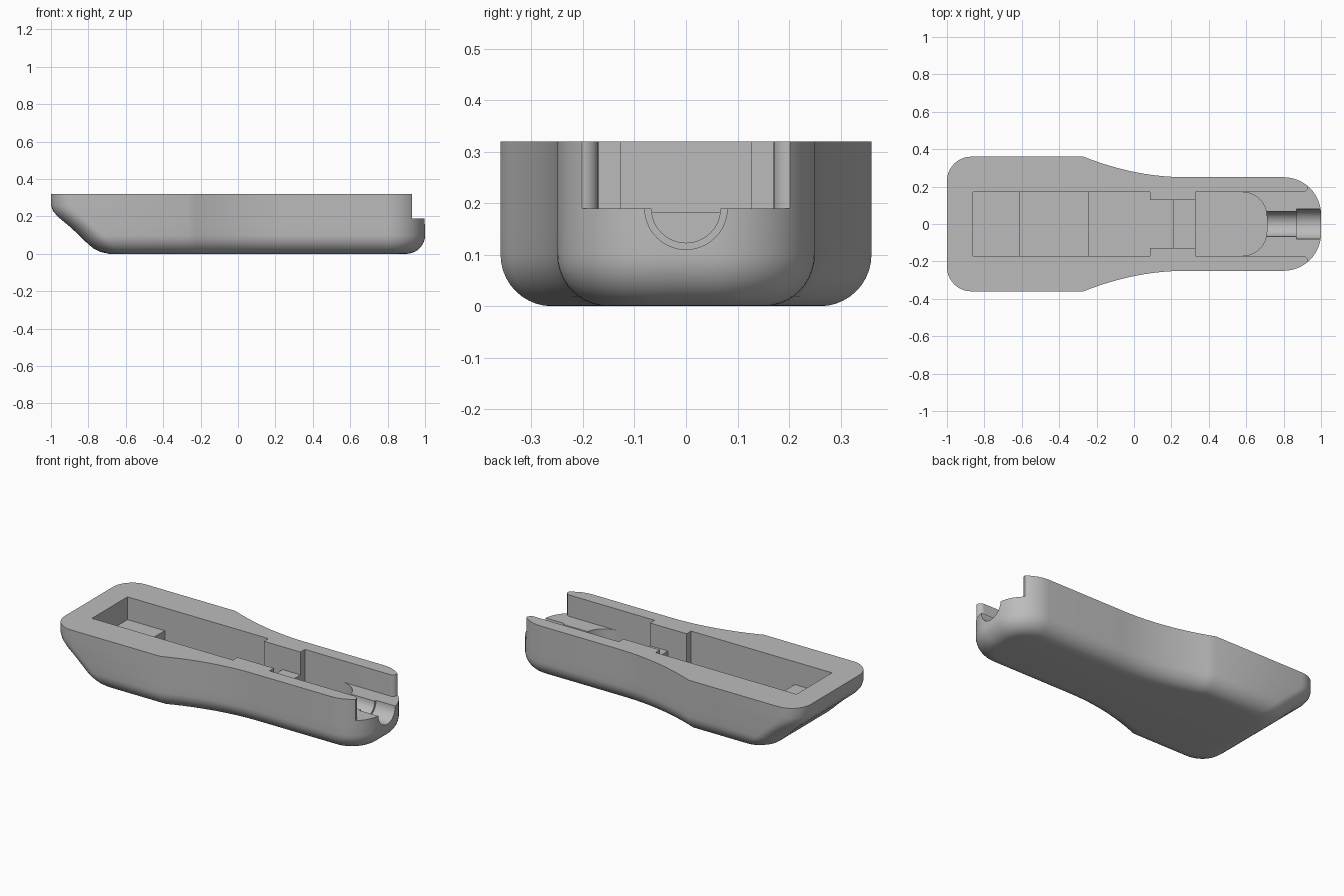
import bpy, bmesh
from math import sin, cos, pi, sqrt

cube = bpy.data.objects.get("Cube")
if cube:
    bpy.data.objects.remove(cube, do_unlink=True)

grey = bpy.data.materials.new("plain grey")
grey.use_nodes = True
colour = (0.5, 0.5, 0.5, 1)
grey.diffuse_color = colour
grey.node_tree.nodes["Principled BSDF"].inputs["Base Color"].default_value = colour

TOP, FILLET, SHELF = 0.32, 0.1, 0.19


def loft(name, rings):
    """Skin a stack of equal-length rings and cap both ends."""
    bm = bmesh.new()
    loops = [[bm.verts.new(p) for p in ring] for ring in rings]
    for a, b in zip(loops, loops[1:]):
        for i in range(len(a)):
            j = (i + 1) % len(a)
            bm.faces.new((a[i], a[j], b[j], b[i]))
    bm.faces.new(loops[0])
    bm.faces.new(loops[-1])
    bmesh.ops.recalc_face_normals(bm, faces=bm.faces)
    mesh = bpy.data.meshes.new(name)
    bm.to_mesh(mesh)
    bm.free()
    mesh.materials.append(grey)
    ob = bpy.data.objects.new(name, mesh)
    bpy.context.collection.objects.link(ob)
    return ob


def mirrored(half):
    """Close a left-to-right half outline across y = 0."""
    return half + [(x, -y) for x, y in reversed(half)]


def arc(cx, cy, r, a0, a1, n):
    return [(cx + r * cos(a0 + (a1 - a0) * i / n), cy + r * sin(a0 + (a1 - a0) * i / n))
            for i in range(n + 1)]


# Side profile of the sloping wide end: (height, x)
SLOPE = [(0, -.69), (.01, -.735), (.03, -.775), (.06, -.81), (.1, -.85), (.15, -.905),
         (.2, -.965), (.23, -.99), (.26, -1), (TOP, -1)]


def slope_x(z):
    for (z0, x0), (z1, x1) in zip(SLOPE, SLOPE[1:]):
        if z <= z1:
            return x0 + (x1 - x0) * (z - z0) / (z1 - z0)
    return -1


def body_ring(z):
    """Outline of the shell at one height, drawn in near the bottom."""
    inset = FILLET - sqrt(max(0, FILLET ** 2 - max(0, FILLET - z) ** 2))
    r = 0.13 - inset * 0.4
    half = arc(slope_x(z) + r, 0.36 - inset - r, r, pi, pi / 2, 10)
    for i in range(13):
        t = i / 12
        half.append((-0.27 + 0.55 * t, 0.25 + 0.11 * (1 - t) ** 2 - inset))
    half += arc(0.8, 0.05, 0.2 - inset, pi / 2, 0, 14)
    return [(x, y, z) for x, y in mirrored(half)]


heights = [FILLET * (1 - cos(pi / 2 * i / 10)) for i in range(11)]
heights += [z for z, x in SLOPE if z > FILLET]
body = loft("lower_shell", [body_ring(z) for z in heights])


def prism(name, half, floor):
    outline = mirrored(half)
    return loft(name, [[(x, y, z) for x, y in outline] for z in (floor, 0.5)])


def box(name, x0, x1, half_width, floor):
    return prism(name, [(x0, half_width), (x1, half_width)], floor)


def bore(name, x0, x1, r):
    ring = arc(0, SHELF, r, 0, 2 * pi, 48)[:-1]
    return loft(name, [[(x, y, z) for y, z in ring] for x in (x0, x1)])


# Stepped pocket, cable shelf and cable channel
WIDE, NARROW = 0.17, 0.127
mouth = [(0.5, WIDE)] + arc(0.9, WIDE + 0.03, 0.03, -pi / 2, 0, 6) + [(0.93, 0.3), (1.1, 0.3)]
cutters = [
    box("end_step_cutter", -0.86, -0.55, WIDE, 0.182),
    box("middle_floor_cutter", -0.61, -0.2, WIDE, 0.09),
    box("main_floor_cutter", -0.24, 0.085, WIDE, 0.05),
    box("neck_cutter", 0.0, 0.21, NARROW, 0.05),
    box("neck_ledge_cutter", 0.2, 0.34, NARROW, 0.182),
    prism("round_pocket_cutter",
          [(0.33, WIDE)] + arc(0.58, 0.04, 0.13, pi / 2, 0, 12), 0.06),
    prism("shelf_cutter", mouth, SHELF),
    bore("inner_channel_cutter", 0.65, 0.9, 0.067),
    bore("outer_channel_cutter", 0.87, 1.1, 0.08),
]

bpy.ops.object.select_all(action="DESELECT")
body.select_set(True)
bpy.context.view_layer.objects.active = body
for cutter in cutters:
    cutter.hide_render = True
    mod = body.modifiers.new(cutter.name, "BOOLEAN")
    mod.operation = "DIFFERENCE"
    mod.solver = "EXACT"
    mod.object = cutter
    bpy.ops.object.modifier_apply(modifier=mod.name)
for cutter in cutters:
    bpy.data.objects.remove(cutter, do_unlink=True)

bpy.ops.object.shade_smooth_by_angle(angle=pi / 6)
